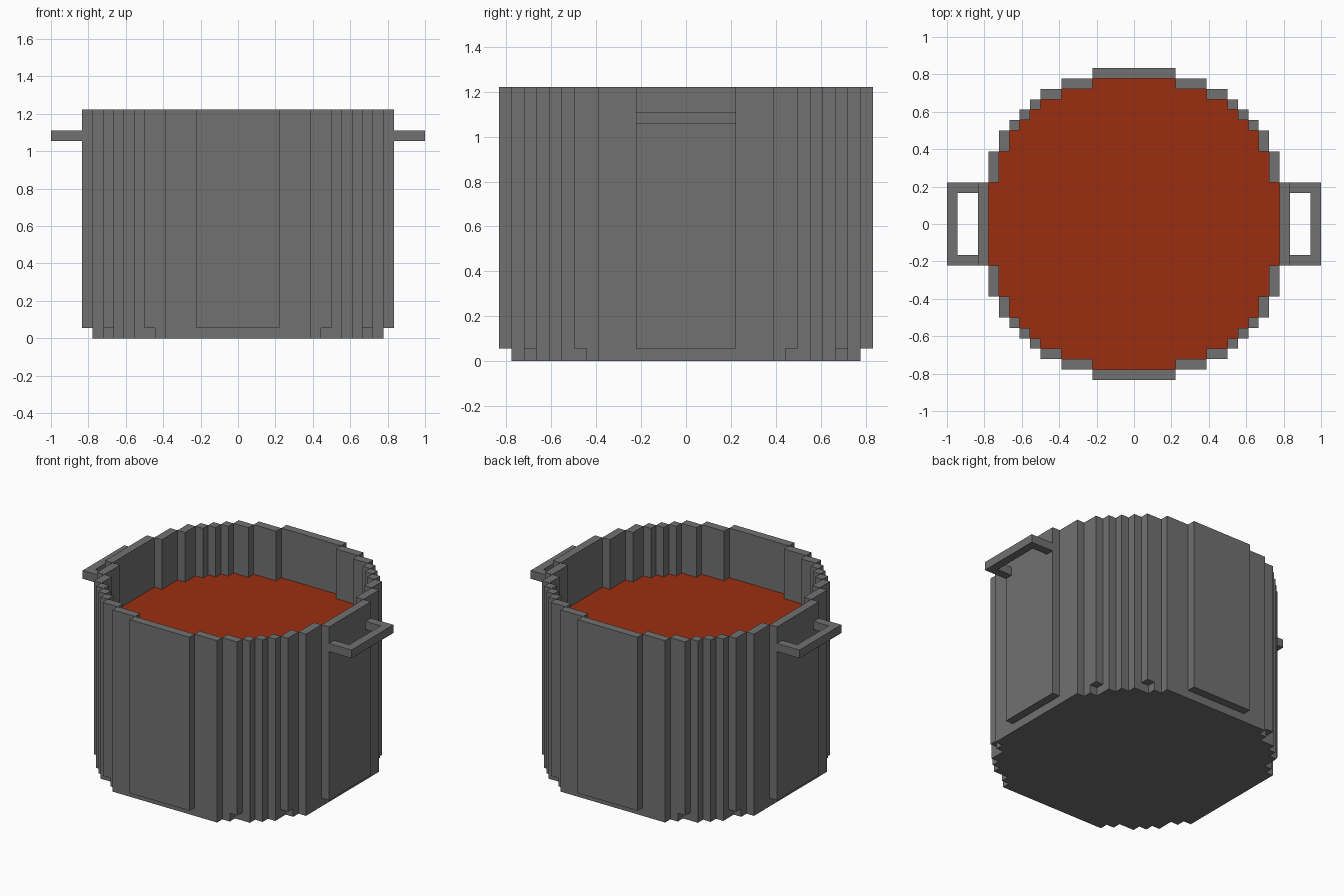
import bpy, bmesh

cube = bpy.data.objects.get("Cube")
if cube:
    bpy.data.objects.remove(cube, do_unlink=True)

U = 1 / 18  # size of one block


def material(name, rgb):
    m = bpy.data.materials.new(name)
    m.use_nodes = True
    col = (*rgb, 1)
    m.diffuse_color = col
    bsdf = next(n for n in m.node_tree.nodes if n.type == 'BSDF_PRINCIPLED')
    bsdf.inputs["Base Color"].default_value = col
    return m


GREY = material("iron grey", (0.165, 0.165, 0.165))
RED = material("soup red", (0.33, 0.027, 0.005))


def prisms(name, outlines, z0, z1, mat):
    """One object made of outlines (in blocks) extruded from z0 to z1."""
    bm = bmesh.new()
    for pts in outlines:
        face = bm.faces.new([bm.verts.new((x * U, y * U, z0 * U)) for x, y in pts])
        ext = bmesh.ops.extrude_face_region(bm, geom=[face], use_keep_orig=True)
        top = [v for v in ext["geom"] if isinstance(v, bmesh.types.BMVert)]
        bmesh.ops.translate(bm, verts=top, vec=(0, 0, (z1 - z0) * U))
    bmesh.ops.recalc_face_normals(bm, faces=bm.faces)
    me = bpy.data.meshes.new(name)
    bm.to_mesh(me)
    bm.free()
    me.materials.append(mat)
    ob = bpy.data.objects.new(name, me)
    bpy.context.collection.objects.link(ob)
    return ob


def quarter_turns(pts):
    """The points turned to all four quarters."""
    out = []
    for _ in range(4):
        out.append(pts)
        pts = [(-y, x) for x, y in pts]
    return out


def stepped_disc(c):
    """Stepped round outline from the corner distances of one quarter."""
    n = len(c)
    quarter = []
    for i in range(n):
        quarter.append((c[n - 1 - i], c[i]))
        if i < n - 1:
            quarter.append((c[n - 2 - i], c[i]))
    return [p for q in quarter_turns(quarter) for p in q]


def rect(x0, x1, y0, y1):
    return [(x0, y0), (x1, y0), (x1, y1), (x0, y1)]


# Base plate and soup
prisms("pot_base", [stepped_disc([7, 8, 10, 11, 12, 13, 14])], 0, 1, GREY)
prisms("soup", [stepped_disc([4, 7, 9, 10, 11, 12, 13, 14])], 1, 16, RED)

# Wall: one-block-thick panels stepping around the circle
c = [4, 7, 9, 10, 11, 12, 13, 14]
panels = [rect(14, 15, -4, 4)]
panels += [rect(c[i], c[i + 1], c[6 - i], c[7 - i]) for i in range(7)]
prisms("pot_wall", [q for p in panels for q in quarter_turns(p)], 1, 22, GREY)

# Handles: flat U-shaped loops on both sides
for side, s in (("left", 1), ("right", -1)):
    loop = [(15, -4), (18, -4), (18, 4), (15, 4), (15, 3), (17, 3), (17, -3), (15, -3)]
    prisms(side + "_handle", [[(s * x, y) for x, y in loop]], 19, 20, GREY)
